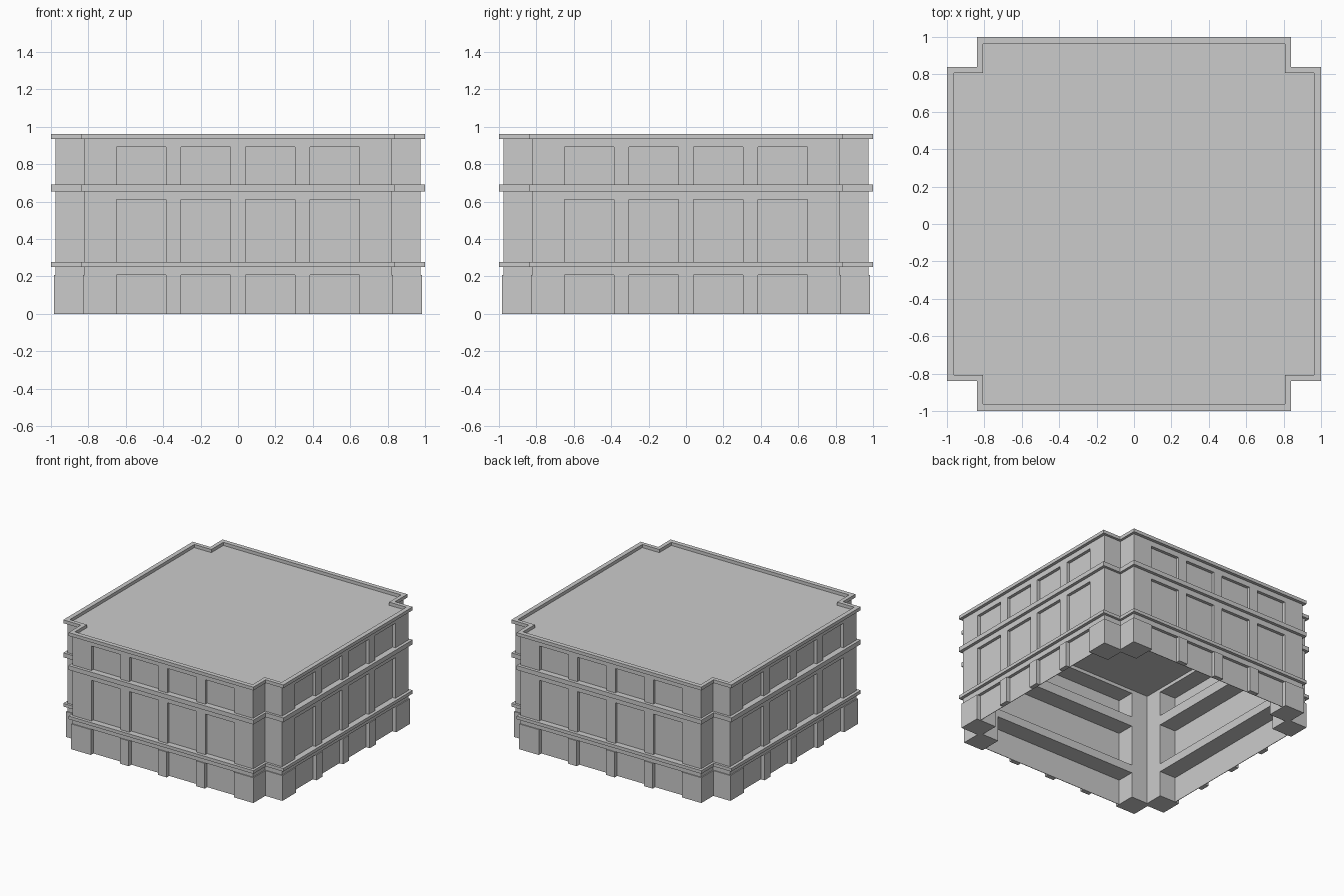
import bpy, bmesh
from math import pi
from mathutils import Matrix

if "Cube" in bpy.data.objects:
    bpy.data.objects.remove(bpy.data.objects["Cube"])


def prism(bm, loop, z0, z1):
    """Extrude a flat outline between two heights."""
    low = [bm.verts.new((x, y, z0)) for x, y in loop]
    high = [bm.verts.new((x, y, z1)) for x, y in loop]
    bm.faces.new(low[::-1])
    bm.faces.new(high)
    n = len(loop)
    for i in range(n):
        j = (i + 1) % n
        # quarter rings meet on the axes: leave those joins open
        if any(abs(loop[i][k]) < 1e-6 and abs(loop[j][k]) < 1e-6 for k in (0, 1)):
            continue
        bm.faces.new((low[i], low[j], high[j], high[i]))


def four_sided(name, build):
    """Build one quarter and repeat it around the centre."""
    bm = bmesh.new()
    for k in range(4):
        part = bmesh.new()
        build(part)
        part.transform(Matrix.Rotation(k * pi / 2, 4, 'Z'))
        tmp = bpy.data.meshes.new("quarter")
        part.to_mesh(tmp)
        part.free()
        bm.from_mesh(tmp)
        bpy.data.meshes.remove(tmp)
    finish(name, bm)


def finish(name, bm):
    bmesh.ops.remove_doubles(bm, verts=bm.verts, dist=1e-5)
    bmesh.ops.recalc_face_normals(bm, faces=bm.faces)
    mesh = bpy.data.meshes.new(name)
    bm.to_mesh(mesh)
    bm.free()
    bpy.context.collection.objects.link(bpy.data.objects.new(name, mesh))


def corner(start, out, notch, inner, inner_notch=None):
    """Notched corner outline running from 'start' on one side to the next."""
    loop = [(start, out), (notch, out), (notch, notch), (out, notch),
            (out, start), (inner, start)]
    if inner_notch:
        m = inner_notch
        return loop + [(inner, m), (m, m), (m, inner), (start, inner)]
    return loop + [(inner, inner), (start, inner)]


def rect(x0, x1, y0, y1):
    return [(x0, y0), (x1, y0), (x1, y1), (x0, y1)]


WALL, NOTCH, ROOM, GLASS, EDGE = 0.975, 0.82, 0.80, 0.95, 0.65

# Floors: corner piers, pilasters and recessed panels
for floor, z0, z1, face in (("ground", 0.0, 0.208, 0.983),
                            ("middle", 0.275, 0.61, WALL),
                            ("upper", 0.69, 0.892, WALL)):
    four_sided(floor + "_corner_piers", lambda bm: prism(
        bm, corner(EDGE, face, NOTCH + face - WALL, ROOM), z0, z1))

    def pilasters(bm):
        for x in (-0.345, 0, 0.345):
            prism(bm, rect(x - 0.04, x + 0.04, GLASS, face), z0, z1)
    four_sided(floor + "_pilasters", pilasters)
    four_sided(floor + "_window_panels", lambda bm: prism(
        bm, rect(-EDGE, EDGE, GLASS - 0.004, GLASS), z0, z1))

# Solid wall bands above each row of windows
for name, z0, z1 in (("lower_wall_band", 0.208, 0.275),
                     ("middle_wall_band", 0.61, 0.69),
                     ("top_wall_band", 0.892, 0.92)):
    four_sided(name, lambda bm: prism(bm, corner(0, WALL, NOTCH, ROOM), z0, z1))

# Projecting ledges
for name, z0, z1 in (("lower_ledge", 0.25, 0.276), ("middle_ledge", 0.655, 0.691)):
    four_sided(name, lambda bm: prism(bm, corner(0, 1.0, 0.84, 0.81), z0, z1))

# Roof slab and parapet rim
bm = bmesh.new()
w, n = WALL, NOTCH
prism(bm, [(n, -w), (n, -n), (w, -n), (w, n), (n, n), (n, w),
           (-n, w), (-n, n), (-w, n), (-w, -n), (-n, -n), (-n, -w)], 0.92, 0.936)
finish("roof_slab", bm)
four_sided("parapet", lambda bm: prism(bm, corner(0, 1.0, 0.84, 0.963, 0.808), 0.935, 0.962))
